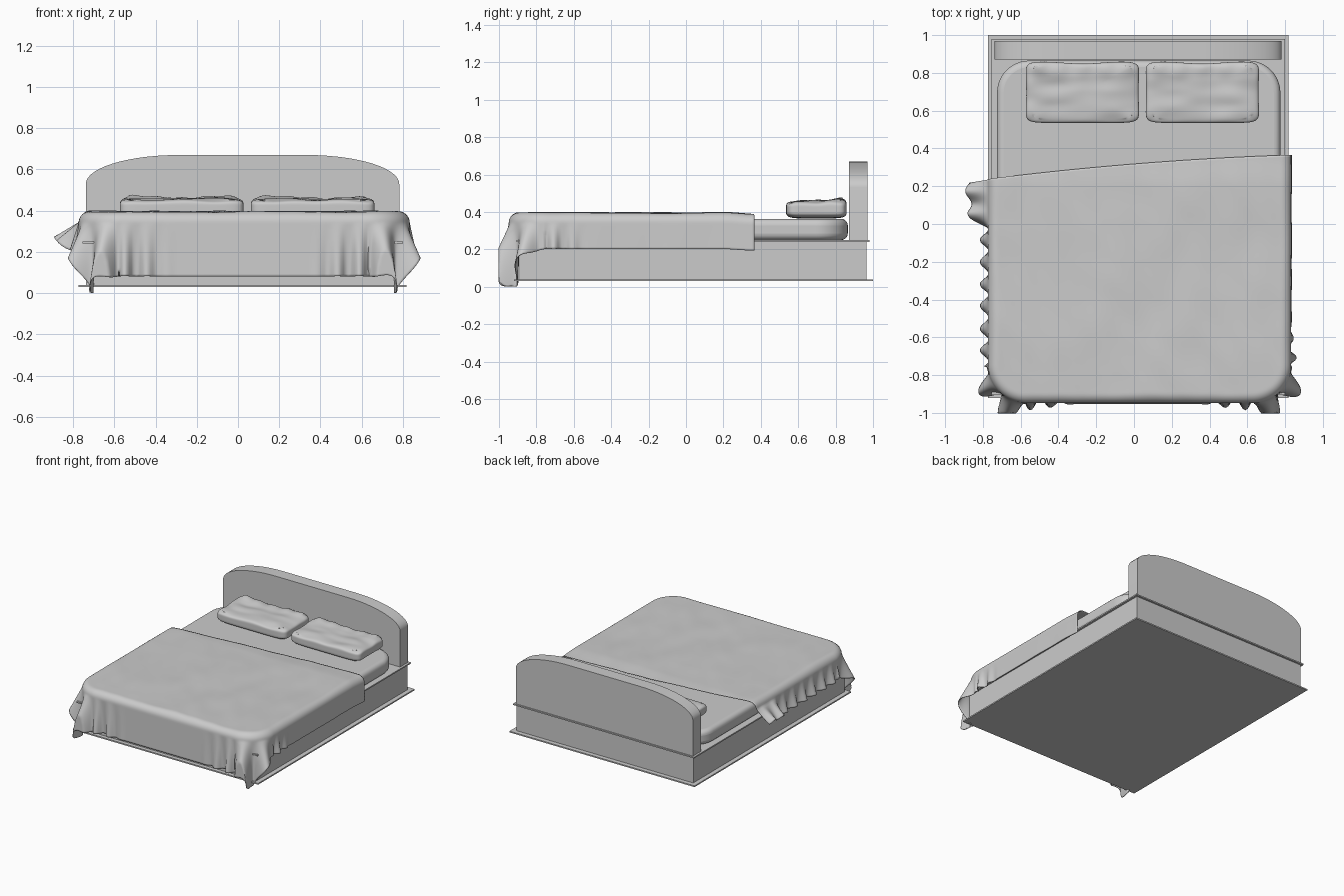
import bpy, bmesh, math
from mathutils import Vector, noise

if "Cube" in bpy.data.objects:
    bpy.data.objects.remove(bpy.data.objects["Cube"])

CX = 0.022  # bed frame centre line


def finish(name, bm, smooth=None):
    bmesh.ops.recalc_face_normals(bm, faces=bm.faces)
    me = bpy.data.meshes.new(name)
    bm.to_mesh(me)
    bm.free()
    ob = bpy.data.objects.new(name, me)
    bpy.context.collection.objects.link(ob)
    if smooth:
        bpy.ops.object.select_all(action='DESELECT')
        ob.select_set(True)
        bpy.context.view_layer.objects.active = ob
        bpy.ops.object.shade_smooth_by_angle(angle=math.radians(smooth))
    return ob


def prism(name, outline, vec, smooth=None):
    bm = bmesh.new()
    face = bm.faces.new([bm.verts.new(p) for p in outline])
    ext = bmesh.ops.extrude_face_region(bm, geom=[face])
    bmesh.ops.translate(bm, vec=vec, verts=[g for g in ext['geom'] if isinstance(g, bmesh.types.BMVert)])
    return finish(name, bm, smooth)


def box(name, x0, x1, y0, y1, z0, z1):
    return prism(name, [(x0, y0, z0), (x1, y0, z0), (x1, y1, z0), (x0, y1, z0)], (0, 0, z1 - z0))


def smoothstep(x, a, b):
    t = min(1, max(0, (x - a) / (b - a)))
    return t * t * (3 - 2 * t)


# Frame: floor plate, plinth and rim plate
box("floor_plate", CX - 0.795, CX + 0.795, -0.92, 1.0, 0.03, 0.04)
box("bed_base", CX - 0.76, CX + 0.76, -0.89, 0.965, 0.04, 0.24)
box("rim_plate", CX - 0.777, CX + 0.777, -0.905, 0.98, 0.24, 0.25)

# Headboard with elliptical shoulders
arch = [(CX - 0.76, 0.872, 0.25), (CX + 0.76, 0.872, 0.25)]
for side in (1, -1):
    pts = []
    for i in range(15):
        a = math.pi / 2 * i / 14
        pts.append((CX + side * (0.31 + 0.45 * math.cos(a)), 0.872, 0.53 + 0.14 * math.sin(a)))
    arch += pts if side == 1 else pts[::-1]
prism("headboard", arch, (0, 0.098, 0), 30)

# Mattress: rounded plan, soft edges
plan = []
for cx, cy, start in ((0.605, 0.695, 0), (-0.555, 0.695, 90), (-0.555, -0.725, 180), (0.605, -0.725, 270)):
    for i in range(13):
        a = math.radians(start + 90 * i / 12)
        plan.append((cx + 0.17 * math.cos(a), cy + 0.17 * math.sin(a), 0.25))
mattress = prism("mattress", plan, (0, 0, 0.113), 40)
bev = mattress.modifiers.new("soft_edge", 'BEVEL')
bev.width, bev.segments, bev.limit_method = 0.035, 5, 'ANGLE'
bev.angle_limit = math.radians(50)


# Pillows: superellipsoid boxes with dented back edge and creases
def pillow(name, cx, seed):
    bm = bmesh.new()
    bmesh.ops.create_cube(bm, size=2)
    bmesh.ops.subdivide_edges(bm, edges=bm.edges[:], cuts=27, use_grid_fill=True)
    for v in bm.verts:
        x, y, z = v.co
        plan_len = (abs(x) ** 9 + abs(y) ** 9) ** (1 / 9)
        k = max(abs(x), abs(y)) / plan_len if plan_len else 1
        x, y = x * k, y * k
        m = max(abs(x), abs(y), abs(z), 1e-6)
        n = (max(abs(x), abs(y)) ** 5 + abs(z) ** 5) ** 0.2
        f = m / n
        x, y, z = x * f, y * f, z * f
        px = 0.305 * x * (1 - 0.025 * (1 - y * y))
        py = 0.163 * y - (0.012 * math.exp(-(x / 0.45) ** 2) if y > 0 else 0) * y
        pz = 0.05 * z
        if z > 0:
            pz += z * (0.008 * y - 0.006 * (1 - x * x) * (1 - y * y)
                       + 0.012 * noise.noise((x * 1.8, y * 2.2, seed))
                       + 0.004 * math.cos(16 * x) * smoothstep(y, 0.3, 0.9))
        v.co = (cx + px, 0.698 + py, 0.415 + pz)
    finish(name, bm, 60)


pillow("left_pillow", -0.273, 1.3)
pillow("right_pillow", 0.362, 7.7)

# Blanket: flat sheet draped over a rounded rectangle
XL, XR, YF, R, ROLL = -0.57, 0.63, -0.745, 0.15, 0.05
TOP = 0.393


def drape(u, v):
    qx, qy = min(XR, max(XL, u)), max(YF, v)
    out = Vector((u - qx, v - qy))
    dist = out.length
    d = dist - R
    wrinkle = 0.006 * noise.noise((u * 3.5, v * 2.5, 2)) + 0.003 * noise.noise((u * 9 + v * 3, v * 5, 5))
    if d <= 0:
        return (u, v, TOP + wrinkle - 0.008 * smoothstep(v, 0.2, 0.36))
    n = out / dist
    top = TOP + wrinkle * max(0, 1 - d / ROLL) - 0.008 * smoothstep(v, 0.2, 0.36)
    arc = ROLL * math.pi / 2
    if d < arc:
        a = d / ROLL
        off, drop = ROLL * math.sin(a), ROLL * (1 - math.cos(a))
    else:
        t = d - arc
        theta = math.degrees(math.atan2(-n.y, abs(n.x)))
        left = u < 0
        # corner lobes, side ripples and the kicked-out flap by the head
        corner = smoothstep(theta, 0, 14) * smoothstep(theta, 90, 80)
        flare = 0.02 + corner * (0.22 + 0.22 * math.cos(math.tau * (theta - 30) / (38 if left else 40)))
        if theta > 88:
            w = smoothstep(abs(u - 0.02), 0.3, 0.58)
            flare += 0.13 * w * math.sin(abs(u - 0.02) * 58)
        elif theta < 2:
            if left:
                w = smoothstep(v, -0.03, 0.07)
                flare += (1 - w) * (0.13 + 0.16 * math.sin(v * 54 + 2 * noise.noise((0, v * 4, 1))))
                flare += w * (0.72 + 0.12 * math.sin(v * 45))
            else:
                flare += 0.18 * smoothstep(v, -0.5, -0.72) * math.sin(v * 60)
                flare += 0.03 * noise.noise((4, v * 6, 0))
        flare = min(0.88, max(-0.06, flare))
        off = ROLL + t * flare
        drop = ROLL + t * math.sqrt(1 - flare * flare)
    p = Vector((qx, qy)) + n * (R + off)
    return (min(0.9, max(-0.91, p.x)), max(-1.0, p.y), max(0.003, top - drop))


bm = bmesh.new()
NU, NV = 170, 140
grid = []
for i in range(NU + 1):
    u = -0.94 + 1.94 * i / NU
    k = min(1, (u + 0.76) / 1.56)
    head = 0.24 + 0.125 * (1.55 * k - 0.55 * k * k)
    grid.append([bm.verts.new(drape(u, -1.235 + (head + 1.235) * j / NV)) for j in range(NV + 1)])
for i in range(NU):
    for j in range(NV):
        bm.faces.new((grid[i][j], grid[i + 1][j], grid[i + 1][j + 1], grid[i][j + 1]))
blanket = finish("blanket", bm, 70)
sol = blanket.modifiers.new("thickness", 'SOLIDIFY')
sol.thickness, sol.offset = 0.005, 0
